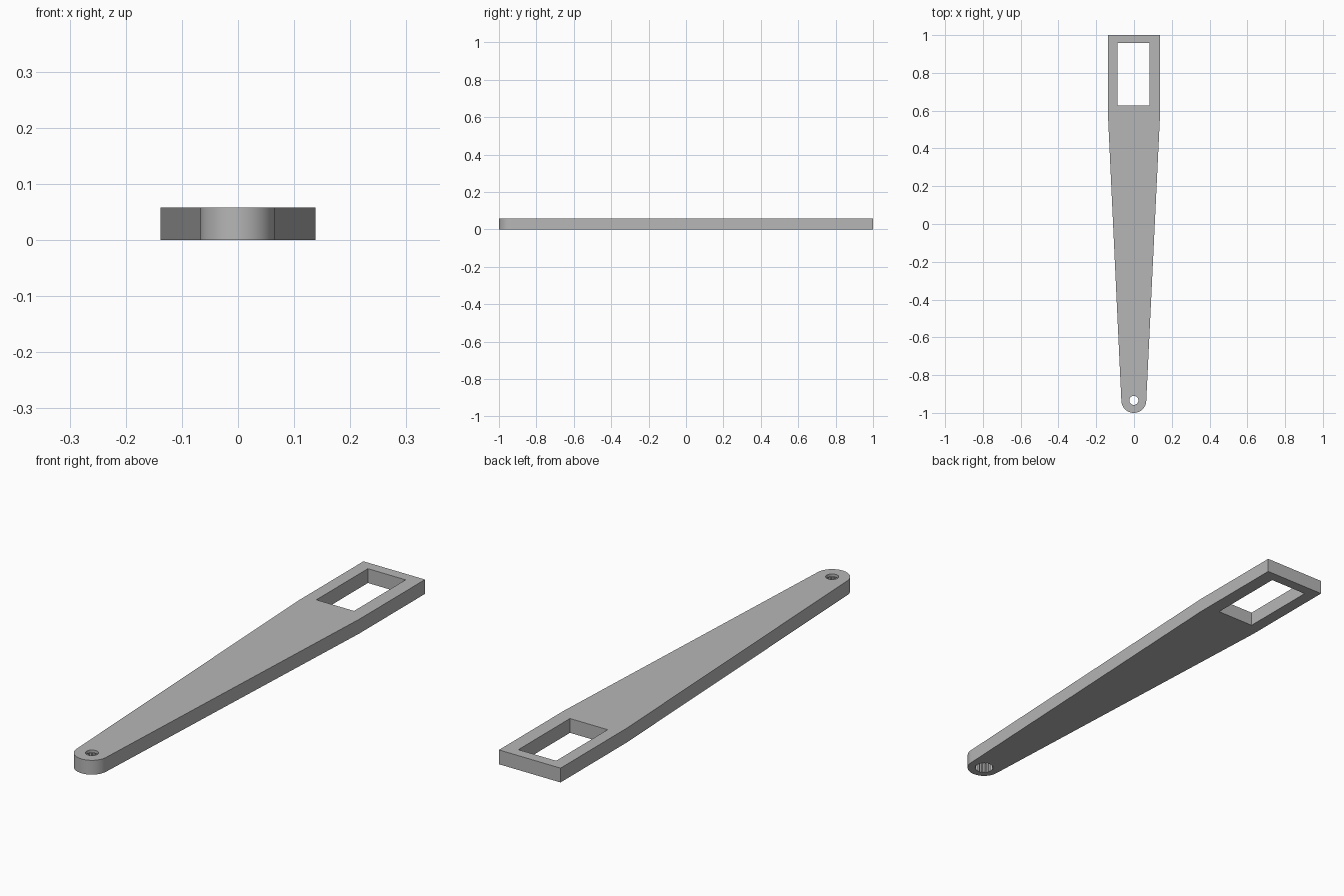
import bpy, bmesh
from math import sin, cos, pi, radians

cube = bpy.data.objects.get("Cube")
if cube:
    bpy.data.objects.remove(cube, do_unlink=True)

THICK = 0.058
HALF = 0.138
AXIS_X, AXIS_Y = -0.001, -0.934   # pivot centre
CAP_R = 0.066

grey = bpy.data.materials.new("plain grey")
grey.use_nodes = True
grey.diffuse_color = (0.47, 0.47, 0.47, 1)
grey.node_tree.nodes["Principled BSDF"].inputs["Base Color"].default_value = grey.diffuse_color


def prism(name, points, z0, z1):
    """Extrude a flat outline between two heights."""
    bm = bmesh.new()
    face = bm.faces.new([bm.verts.new((x, y, z0)) for x, y in points])
    top = bmesh.ops.extrude_face_region(bm, geom=[face])["geom"]
    bmesh.ops.translate(bm, vec=(0, 0, z1 - z0),
                        verts=[v for v in top if isinstance(v, bmesh.types.BMVert)])
    bmesh.ops.recalc_face_normals(bm, faces=bm.faces)
    mesh = bpy.data.meshes.new(name)
    bm.to_mesh(mesh)
    bm.free()
    mesh.materials.append(grey)
    obj = bpy.data.objects.new(name, mesh)
    bpy.context.collection.objects.link(obj)
    return obj


def ring(radii, count, start=0.0, sweep=2 * pi):
    """Points around the pivot, cycling through the given radii."""
    return [(AXIS_X + radii[i % len(radii)] * cos(start + sweep * i / count),
             AXIS_Y + radii[i % len(radii)] * sin(start + sweep * i / count))
            for i in range(count)]


def cut(target, cutter):
    cutter.hide_render = True
    mod = target.modifiers.new("cut", "BOOLEAN")
    mod.operation = "DIFFERENCE"
    mod.solver = "EXACT"
    mod.object = cutter
    bpy.context.view_layer.objects.active = target
    bpy.ops.object.modifier_apply(modifier=mod.name)
    bpy.data.objects.remove(cutter, do_unlink=True)


# Tapered arm: square end at the back, rounded end at the front
cap = ring([CAP_R], 40, pi, pi) + [(AXIS_X + CAP_R, AXIS_Y)]
outline = cap + [(HALF, 0.58), (HALF, 1.0), (-HALF, 1.0), (-HALF, 0.58)]
arm = prism("arm", outline, 0, THICK)

# Rectangular window
cut(arm, prism("window_cutter",
               [(-0.088, 0.627), (0.081, 0.627), (0.081, 0.957), (-0.088, 0.957)],
               -0.05, THICK + 0.05))

# Screw hole, with a wider toothed socket underneath
cut(arm, prism("screw_hole_cutter", ring([0.024], 32), -0.05, THICK + 0.05))
cut(arm, prism("socket_cutter", ring([0.038, 0.034], 42), -0.05, THICK - 0.012))

bpy.ops.object.select_all(action="DESELECT")
arm.select_set(True)
bpy.context.view_layer.objects.active = arm
bpy.ops.object.shade_smooth_by_angle(angle=radians(25))
